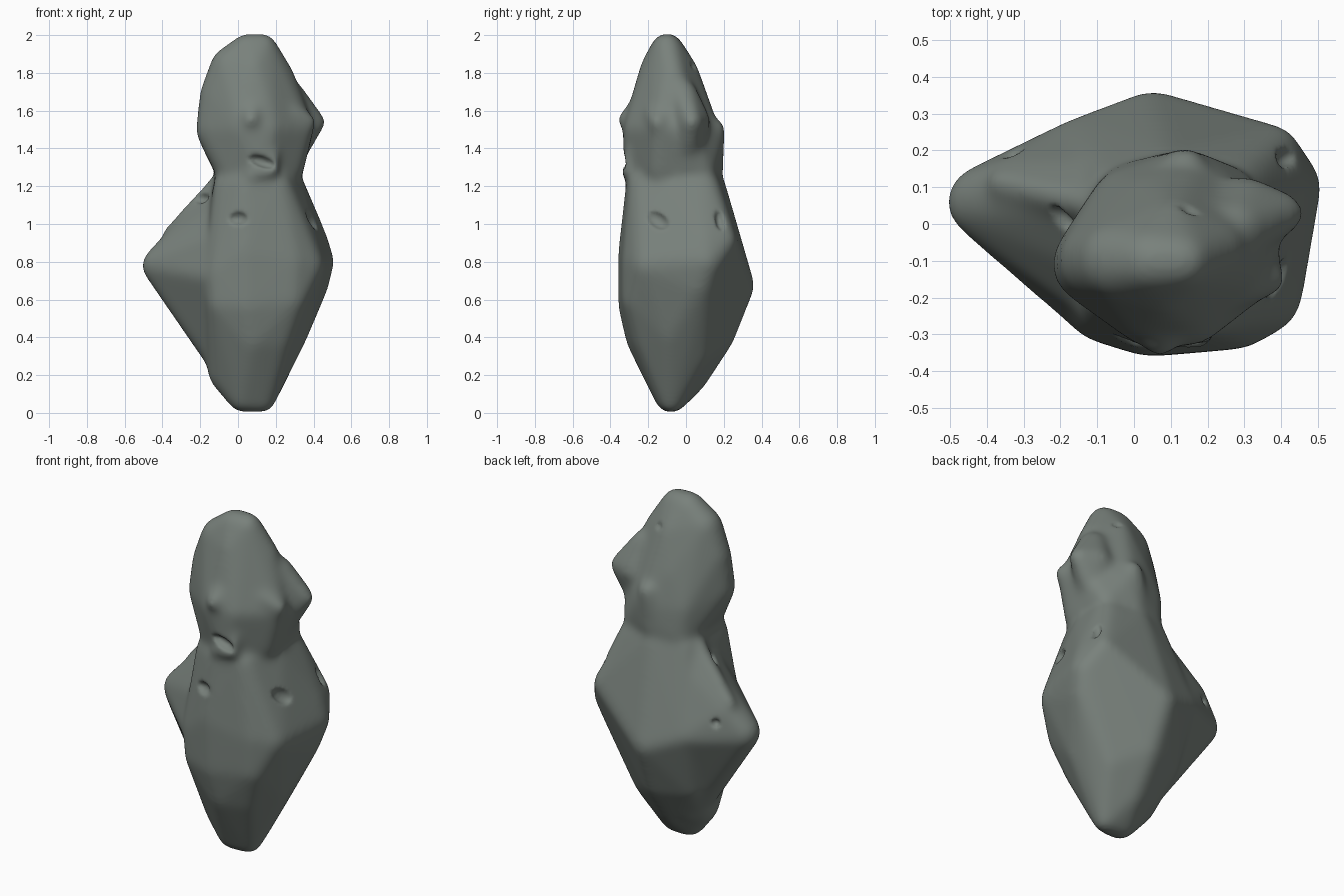
import bpy, bmesh
from mathutils import Vector, Matrix

cube = bpy.data.objects.get("Cube")
if cube:
    bpy.data.objects.remove(cube)

clay = bpy.data.materials.new("grey_green_clay")
clay.use_nodes = True
colour = (0.19, 0.22, 0.2, 1)
clay.diffuse_color = colour
clay.node_tree.nodes["Principled BSDF"].inputs["Base Color"].default_value = colour


def to_object(name, bm):
    mesh = bpy.data.meshes.new(name)
    bm.to_mesh(mesh)
    bm.free()
    obj = bpy.data.objects.new(name, mesh)
    bpy.context.collection.objects.link(obj)
    return obj


def rounded_hull(name, balls):
    """Stretch one convex skin over a handful of balls (x, y, z, radius)."""
    bm = bmesh.new()
    for x, y, z, r in balls:
        bmesh.ops.create_icosphere(bm, subdivisions=3, radius=r,
                                   matrix=Matrix.Translation((x, y, z)))
    bmesh.ops.delete(bm, geom=bm.faces[:], context='FACES_ONLY')
    hull = bmesh.ops.convex_hull(bm, input=bm.verts[:])
    bmesh.ops.delete(bm, geom=list(set(hull["geom_interior"])), context='VERTS')
    loose = [e for e in bm.edges if not e.link_faces]
    bmesh.ops.delete(bm, geom=loose, context='EDGES')
    return to_object(name, bm)


def apply(obj, kind, **settings):
    mod = obj.modifiers.new(kind.lower(), kind)
    for key, value in settings.items():
        setattr(mod, key, value)
    bpy.context.view_layer.objects.active = obj
    bpy.ops.object.modifier_apply(modifier=mod.name)


# Lower body: blunt foot, full belly, flat back facets, tapering to the neck
body = rounded_hull("body", [
    (.03, -.08, .09, .09), (.13, -.08, .07, .07),
    (-.04, -.05, .22, .12), (.06, .02, .2, .1), (.08, -.14, .22, .085),
    (.06, .17, .41, .09), (.28, -.08, .42, .09), (-.1, .1, .42, .1),
    (.2, .05, .33, .09), (.2, -.19, .4, .1),
    (.08, -.2, .4, .12), (.05, -.26, .57, .1), (.27, -.24, .6, .1),
    (-.08, -.23, .58, .09), (-.09, -.23, .75, .09),
    (.04, -.26, .85, .1), (.28, -.24, .8, .1), (.35, -.19, .78, .11),
    (-.15, .22, .75, .07), (.05, .29, .67, .075), (.38, .2, .91, .07),
    (.41, .1, .8, .1), (.38, .06, .68, .1), (.39, .1, .9, .09),
    (-.05, -.18, 1.2, .08), (.05, -.23, 1.2, .09),
    (.2, -.22, 1.2, .09), (.27, -.06, 1.2, .08), (.26, .09, 1.2, .09),
    (.1, .12, 1.2, .09), (-.05, .08, 1.2, .085)])

# Head: tall wedge with a narrow crown
head = rounded_hull("head", [
    (.05, -.1, 1.92, .09), (.13, -.1, 1.93, .08), (-.04, -.1, 1.83, .11),
    (.08, -.16, 1.82, .085), (.1, -.01, 1.8, .08), (.22, -.07, 1.78, .08),
    (-.1, -.1, 1.68, .105), (-.12, -.11, 1.5, .105), (-.02, .05, 1.42, .1),
    (.04, -.25, 1.5, .085), (.16, -.25, 1.5, .08), (.31, -.02, 1.5, .08),
    (.31, -.12, 1.5, .09), (.15, .1, 1.43, .1), (.05, .05, 1.6, .08),
    (0, -.15, 1.3, .12), (.24, -.12, 1.3, .11), (.12, .09, 1.3, .11),
    (0, .06, 1.27, .11), (.25, .07, 1.3, .09), (.12, -.26, 1.3, .07)])

# Side lobe, knobs, chin flap and shoulder ridge
parts = [
    rounded_hull("side_lobe", [
        (-.41, .06, .78, .1), (-.3, .13, .78, .07), (-.15, .22, .75, .07),
        (-.09, -.23, .72, .09), (.05, .29, .67, .07), (-.02, 0, .25, .12),
        (-.13, 0, .4, .11), (-.1, -.17, .9, .09), (-.06, -.09, 1.06, .08),
        (.1, .12, 1.2, .07), (-.05, .06, 1.2, .07), (-.33, .11, .9, .07)]),
    rounded_hull("side_knob", [
        (.41, .03, 1.54, .055), (.3, .03, 1.54, .1), (.27, -.02, 1.68, .085),
        (.31, .01, 1.42, .08)]),
    rounded_hull("cheek_knob", [
        (.37, -.15, 1.54, .045), (.27, -.14, 1.57, .09), (.3, -.12, 1.42, .07)]),
    rounded_hull("brow_knob", [(.07, -.315, 1.55, .05), (.08, -.22, 1.62, .08)]),
    rounded_hull("back_knob", [(.14, .15, 1.5, .06), (.12, .1, 1.36, .1)]),
    rounded_hull("chin_flap", [
        (.19, -.29, 1.38, .03), (.18, -.31, 1.28, .035), (.07, -.3, 1.26, .035)]),
    rounded_hull("shoulder_ridge", [(-.36, .11, .95, .04), (-.1, .05, 1.22, .05)]),
]

# Fuse everything into one soft skin
for part in [head] + parts:
    apply(body, 'BOOLEAN', object=part, operation='UNION', solver='EXACT')
    bpy.data.objects.remove(part)
apply(body, 'REMESH', mode='VOXEL', voxel_size=.014)
apply(body, 'SMOOTH', factor=.5, iterations=30)

# Pits: flattened balls sunk where a ray meets the skin
pits = [
    # origin, direction, size along / across / deep, roll
    ((0, -1, 1.03), (0, 1, 0), (.055, .035, .03), 0),
    ((1, -.15, 1.02), (-1, 0, 0), (.07, .04, .03), -.6),
    ((1, .18, 1.02), (-1, 0, 0), (.025, .06, .03), 0),
    ((.13, -1, 1.33), (0, 1, 0), (.08, .03, .04), -.3),
    ((.15, .04, 3), (0, 0, -1), (.03, .02, .015), 0),
    ((-.33, 1, .86), (0, -1, 0), (.025, .025, .03), 0),
    ((-.19, .01, 3), (0, 0, -1), (.05, .03, .03), 0),
]
bm = bmesh.new()
for origin, ray, size, roll in pits:
    hit, spot, normal, _ = body.ray_cast(Vector(origin), Vector(ray))
    if hit:
        turn = normal.to_track_quat('Z', 'Y').to_matrix().to_4x4()
        place = (Matrix.Translation(spot) @ turn @ Matrix.Rotation(roll, 4, 'Z')
                 @ Matrix.Diagonal((*size, 1)))
        bmesh.ops.create_icosphere(bm, subdivisions=3, radius=1, matrix=place)
cutter = to_object("pit_cutter", bm)
cutter.hide_render = True
apply(body, 'BOOLEAN', object=cutter, operation='DIFFERENCE', solver='EXACT')
bpy.data.objects.remove(cutter)
apply(body, 'REMESH', mode='VOXEL', voxel_size=.011)
apply(body, 'SMOOTH', factor=.5, iterations=5)

body.name = "smooth_figure"
body.data.materials.clear()
body.data.materials.append(clay)
for poly in body.data.polygons:
    poly.material_index = 0
    poly.use_smooth = True
